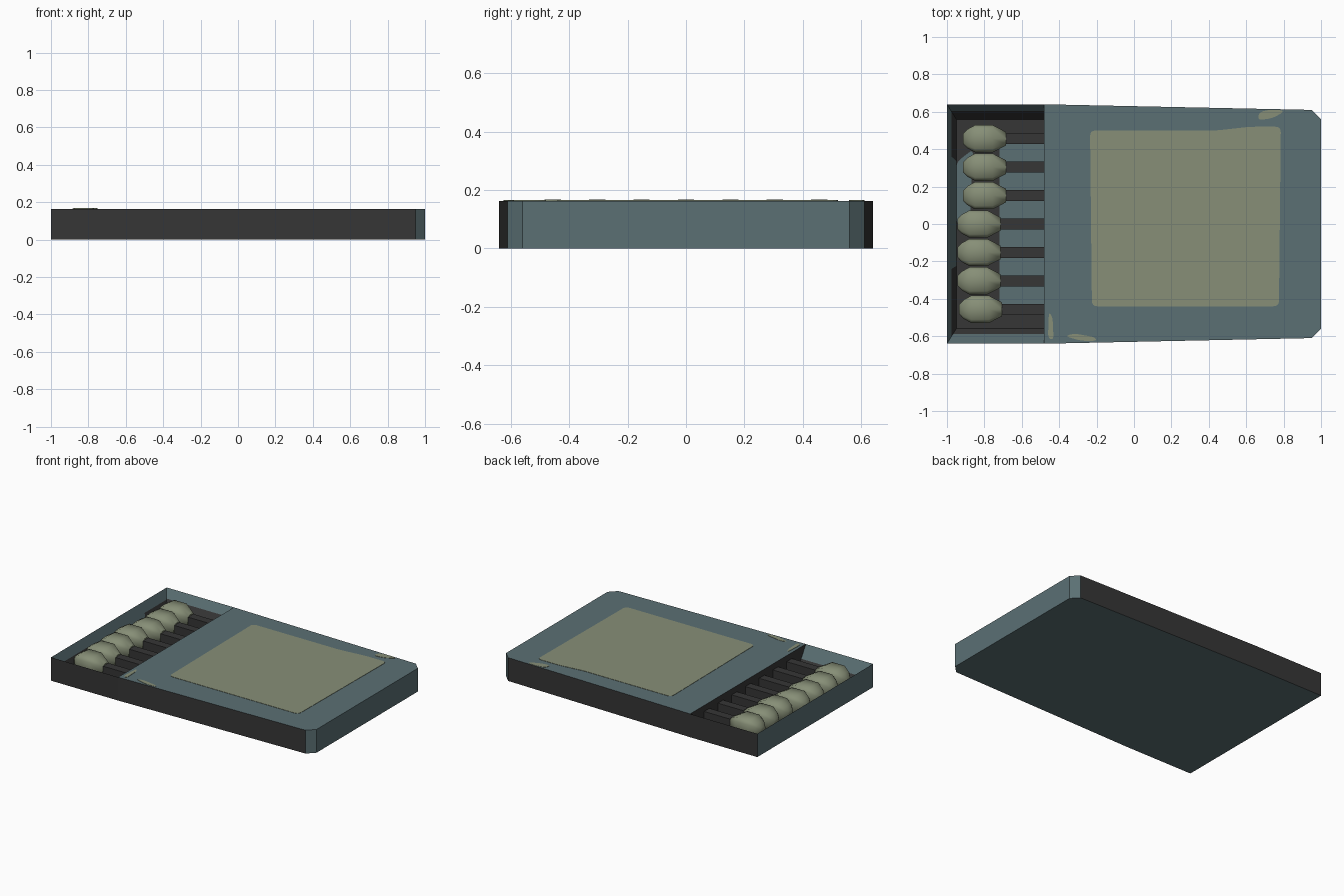
import bpy, bmesh, math

cube = bpy.data.objects.get("Cube")
if cube:
    bpy.data.objects.remove(cube, do_unlink=True)


def material(name, rgb):
    lin = [(c / 255 / 12.92) if c < 11 else ((c / 255 + 0.055) / 1.055) ** 2.4 for c in rgb]
    m = bpy.data.materials.new(name)
    m.use_nodes = True
    m.diffuse_color = (*lin, 1)
    bsdf = next(n for n in m.node_tree.nodes if n.type == 'BSDF_PRINCIPLED')
    bsdf.inputs["Base Color"].default_value = (*lin, 1)
    bsdf.inputs["Roughness"].default_value = 0.8
    return m


TEAL = material("slate teal", (91, 112, 116))
DARK = material("charcoal", (54, 54, 54))
BEIGE = material("faded olive", (135, 143, 119))

H = 0.163        # box height
FLOOR = 0.035    # tray floor
LID_X = -0.48    # where the sleeve starts


def finish(name, bm, mats, smooth=False):
    me = bpy.data.meshes.new(name)
    bmesh.ops.recalc_face_normals(bm, faces=bm.faces) if smooth else None
    bm.to_mesh(me)
    bm.free()
    for m in mats:
        me.materials.append(m)
    ob = bpy.data.objects.new(name, me)
    bpy.context.collection.objects.link(ob)
    return ob


def face(bm, pts, mat=0):
    f = bm.faces.new([bm.verts.new(p) for p in pts])
    f.material_index = mat
    return f


def plate(name, outline, z, mat, thick=0.003):
    """Thin flat panel from an anticlockwise outline."""
    bm = bmesh.new()
    f = face(bm, [(x, y, z) for x, y in outline])
    top = bmesh.ops.extrude_face_region(bm, geom=[f])
    verts = [v for v in top["geom"] if isinstance(v, bmesh.types.BMVert)]
    bmesh.ops.translate(bm, verts=verts, vec=(0, 0, thick))
    return finish(name, bm, [mat], smooth=True)


def rounded(corners, r=0.03, steps=4):
    """Round each corner with a quadratic curve."""
    out = []
    n = len(corners)
    for i, (x, y) in enumerate(corners):
        ends = []
        for q in (corners[i - 1], corners[(i + 1) % n]):
            d = math.hypot(q[0] - x, q[1] - y)
            k = min(r, d * 0.45) / d
            ends.append((x + (q[0] - x) * k, y + (q[1] - y) * k))
        a, b = ends
        for s in range(steps + 1):
            t = s / steps
            out.append(tuple((1 - t) ** 2 * a[j] + 2 * t * (1 - t) * (x, y)[j] + t * t * b[j]
                             for j in (0, 1)))
    return out


# Box shell: tapered sleeve with clipped corners and an open tray end
half = [(-1, -0.64), (LID_X, -0.64), (0.95, -0.61), (1, -0.56)]
outline = half + [(x, -y) for x, y in reversed(half)]
bm = bmesh.new()
face(bm, [(x, y, 0) for x, y in reversed(outline)])
face(bm, [(x, y, H) for x, y in outline[1:-1]])
for i, (x0, y0) in enumerate(outline):
    x1, y1 = outline[(i + 1) % len(outline)]
    striker = abs(y1 - y0) < 0.04
    face(bm, [(x0, y0, 0), (x1, y1, 0), (x1, y1, H), (x0, y0, H)], int(striker))
finish("box_shell", bm, [TEAL, DARK])

# Tray lining: sloped walls with a worn dark band near the floor
bm = bmesh.new()


def wall_point(t, side, x=None):
    """Point on a sloped side wall, t = 0 at the rim and 1 at the floor."""
    return (-1 + 0.05 * t if x is None else x, side * (0.64 - 0.08 * t), H + (FLOOR - H) * t)


for side, split in ((1, 0.45), (-1, 0.65)):
    for t0, t1, mat in ((0, split, 0), (split, 1, 1)):
        pts = [wall_point(t0, side), wall_point(t0, side, LID_X),
               wall_point(t1, side, LID_X), wall_point(t1, side)]
        face(bm, pts if side < 0 else pts[::-1], mat)


def end_point(t, s):
    x, y, z = wall_point(t, 1)
    return (x, y * s, z)


for t0, t1, cuts in ((0, 0.5, ((-1, 1, 0),)),
                     (0.5, 1, ((-1, -0.4, 1), (-0.4, 0.6, 0), (0.6, 1, 1)))):
    for s0, s1, mat in cuts:
        face(bm, [end_point(t0, s1), end_point(t0, s0), end_point(t1, s0), end_point(t1, s1)], mat)
face(bm, [(-0.95, -0.56, FLOOR), (LID_X, -0.56, FLOOR),
          (LID_X, 0.56, FLOOR), (-0.95, 0.56, FLOOR)], 1)
face(bm, [(LID_X, 0.64, H), (LID_X, -0.64, H), (LID_X, -0.56, FLOOR), (LID_X, 0.56, FLOOR)], 1)
finish("tray_lining", bm, [TEAL, DARK])

plate("tray_floor_panel", [(-0.72, -0.48), (LID_X, -0.48), (LID_X, 0.47), (-0.72, 0.47)],
      FLOOR, TEAL)
plate("tray_floor_patch", rounded([(-0.95, 0), (-0.88, -0.03), (-0.86, 0.4), (-0.95, 0.33)]),
      FLOOR, TEAL)

# Label and worn spots on the sleeve top
plate("sleeve_label", rounded([(-0.225, -0.44), (0.775, -0.44), (0.785, 0.52),
                               (0.62, 0.52), (0.44, 0.5), (-0.235, 0.5)]), H, BEIGE, 0.002)
plate("worn_spot_back", rounded([(0.66, 0.555), (0.74, 0.565), (0.81, 0.605),
                                 (0.74, 0.613), (0.67, 0.6)]), H, BEIGE, 0.002)
plate("worn_spot_edge", rounded([(-0.46, -0.61), (-0.43, -0.62), (-0.435, -0.5),
                                 (-0.455, -0.47)]), H, BEIGE, 0.002)
plate("worn_spot_front", rounded([(-0.37, -0.6), (-0.28, -0.625), (-0.2, -0.625),
                                  (-0.21, -0.605), (-0.32, -0.585)]), H, BEIGE, 0.002)

# Matches: square sticks with faceted tapered heads
section = [(0.073, -0.045), (0.073, 0.05), (0.055, 0.073), (0, 0.076)]
section += [(-y, z) for y, z in section[2::-1]] + [(-0.045, -0.06), (0.045, -0.06)]
rings = [(-0.115, 0.35), (-0.09, 0.7), (-0.05, 1), (0.045, 1), (0.115, 0.5)]
head_x = [-0.82, -0.83, -0.83, -0.83, -0.8, -0.8, -0.8]
for i, cx in enumerate(head_x):
    cy, cz = (i - 3) * 0.152, 0.092
    bm = bmesh.new()
    loops = [[bm.verts.new((cx + dx, cy + y * s, cz + z * s)) for y, z in section]
             for dx, s in rings]
    n = len(section)
    for a, b in zip(loops, loops[1:]):
        for k in range(n):
            bm.faces.new((a[k], a[(k + 1) % n], b[(k + 1) % n], b[k]))
    bm.faces.new(loops[0])
    bm.faces.new(loops[-1])
    head = finish(f"match_head_{i + 1}", bm, [BEIGE], smooth=True)
    bpy.ops.object.select_all(action='DESELECT')
    head.select_set(True)
    bpy.context.view_layer.objects.active = head
    bpy.ops.object.shade_smooth_by_angle(angle=math.radians(60))

    bm = bmesh.new()
    bmesh.ops.create_cube(bm, size=1)
    x0, x1 = cx + 0.1, LID_X + 0.01
    bmesh.ops.scale(bm, verts=bm.verts, vec=(x1 - x0, 0.058, 0.058))
    bmesh.ops.translate(bm, verts=bm.verts, vec=((x0 + x1) / 2, cy, cz))
    finish(f"match_stick_{i + 1}", bm, [DARK])
